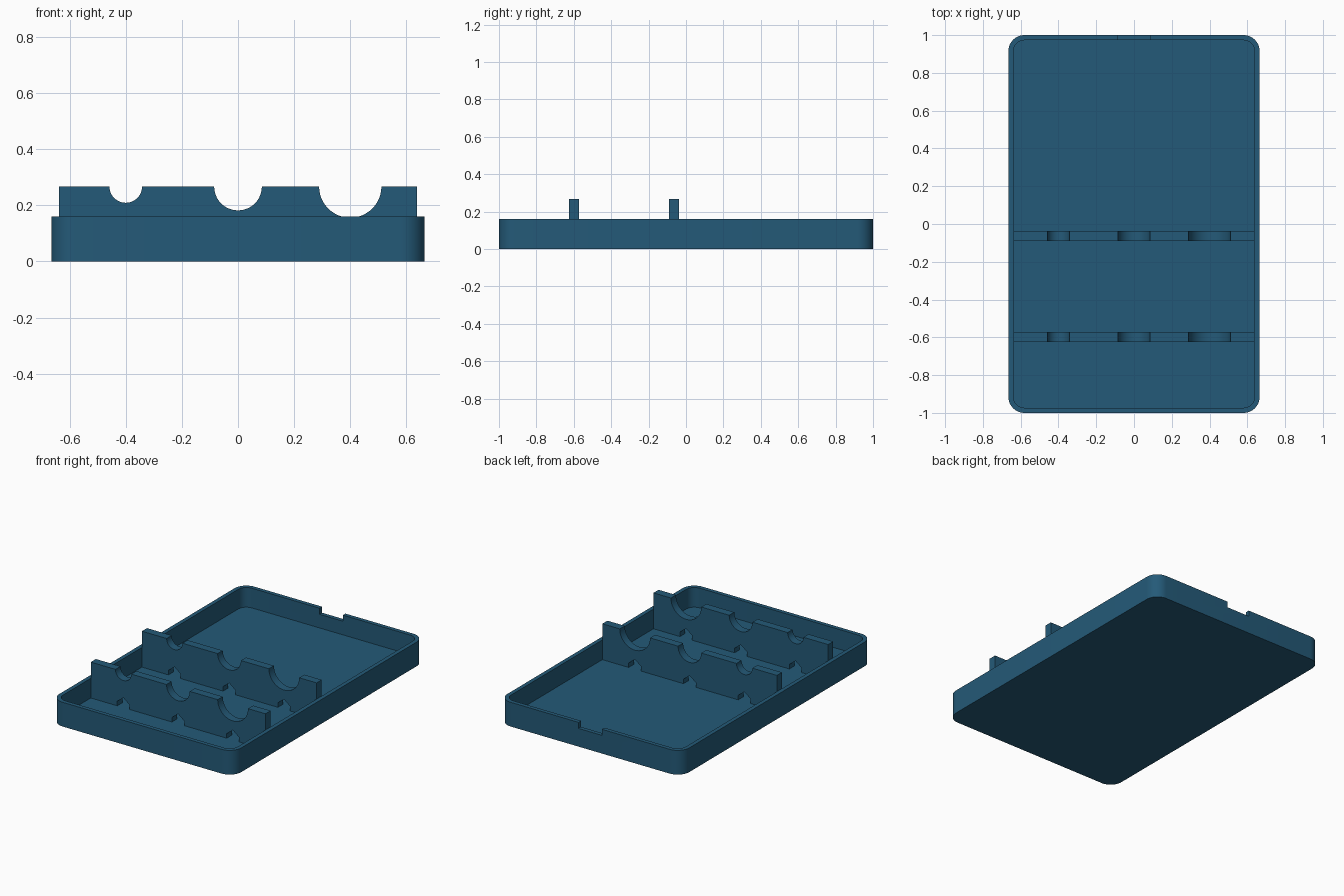
import bpy, bmesh, math

if "Cube" in bpy.data.objects:
    bpy.data.objects.remove(bpy.data.objects["Cube"])

WALL, FLOOR, HEIGHT, TOP = 0.027, 0.03, 0.16, 0.267
HX, HY, RADIUS = 0.665, 1.0, 0.085

blue = bpy.data.materials.new("deep_blue")
blue.diffuse_color = (0.0176, 0.102, 0.188, 1)
blue.use_nodes = True
blue.node_tree.nodes["Principled BSDF"].inputs["Base Color"].default_value = blue.diffuse_color


def make_object(name, bm):
    bmesh.ops.recalc_face_normals(bm, faces=bm.faces)
    mesh = bpy.data.meshes.new(name)
    bm.to_mesh(mesh)
    bm.free()
    mesh.materials.append(blue)
    ob = bpy.data.objects.new(name, mesh)
    bpy.context.collection.objects.link(ob)
    return ob


def shade(ob):
    bpy.ops.object.select_all(action='DESELECT')
    ob.select_set(True)
    bpy.context.view_layer.objects.active = ob
    bpy.ops.object.shade_smooth_by_angle(angle=math.radians(30))


def rounded_ring(bm, hx, hy, r, z, steps=12):
    ring = []
    for k, (sx, sy) in enumerate(((1, 1), (-1, 1), (-1, -1), (1, -1))):
        for i in range(steps + 1):
            a = math.pi / 2 * (k + i / steps)
            ring.append(bm.verts.new((sx * (hx - r) + r * math.cos(a),
                                      sy * (hy - r) + r * math.sin(a), z)))
    return ring


# Open tray with rounded corners: bottom, outer wall, rim, inner wall, floor
bm = bmesh.new()
inner = (HX - WALL, HY - WALL, RADIUS - WALL)
rings = [rounded_ring(bm, HX, HY, RADIUS, 0),
         rounded_ring(bm, HX, HY, RADIUS, HEIGHT),
         rounded_ring(bm, *inner, HEIGHT),
         rounded_ring(bm, *inner, FLOOR)]
for a, b in zip(rings, rings[1:]):
    for i in range(len(a)):
        j = (i + 1) % len(a)
        bm.faces.new((a[i], a[j], b[j], b[i]))
bm.faces.new(rings[0])
bm.faces.new(rings[-1])
tray = make_object("tray", bm)

# Finger notch in the back rim
bm = bmesh.new()
bmesh.ops.create_cube(bm, size=1)
bmesh.ops.scale(bm, vec=(0.17, 0.1, 0.08), verts=bm.verts)
bmesh.ops.translate(bm, vec=(0, HY - WALL / 2, HEIGHT), verts=bm.verts)
cutter = make_object("notch_cutter", bm)
cutter.hide_render = True
mod = tray.modifiers.new("notch", 'BOOLEAN')
mod.operation, mod.solver, mod.object = 'DIFFERENCE', 'EXACT', cutter
bpy.context.view_layer.objects.active = tray
bpy.ops.object.modifier_apply(modifier=mod.name)
bpy.data.objects.remove(cutter)
shade(tray)


# Cradle walls: round seats on top, small pointed openings along the floor
def cradle(name, y0, y1):
    half = HX - WALL
    pts = [(-half, FLOOR)]
    for cx in (-0.4, 0, 0.4):
        pts += [(cx - 0.045, FLOOR), (cx - 0.045, FLOOR + 0.03), (cx, FLOOR + 0.065),
                (cx + 0.045, FLOOR + 0.03), (cx + 0.045, FLOOR)]
    pts += [(half, FLOOR), (half, TOP)]
    for cx, r in ((0.4, 0.111), (0, 0.085), (-0.4, 0.058)):
        for i in range(25):
            a = math.pi * i / 24
            pts.append((cx + r * math.cos(a), TOP - r * math.sin(a)))
    pts.append((-half, TOP))
    bm = bmesh.new()
    face = bm.faces.new([bm.verts.new((x, y0, z)) for x, z in pts])
    ext = bmesh.ops.extrude_face_region(bm, geom=[face], use_keep_orig=True)
    bmesh.ops.translate(bm, vec=(0, y1 - y0, 0),
                        verts=[v for v in ext["geom"] if isinstance(v, bmesh.types.BMVert)])
    shade(make_object(name, bm))


cradle("front_cradle", -0.625, -0.572)
cradle("rear_cradle", -0.091, -0.038)
